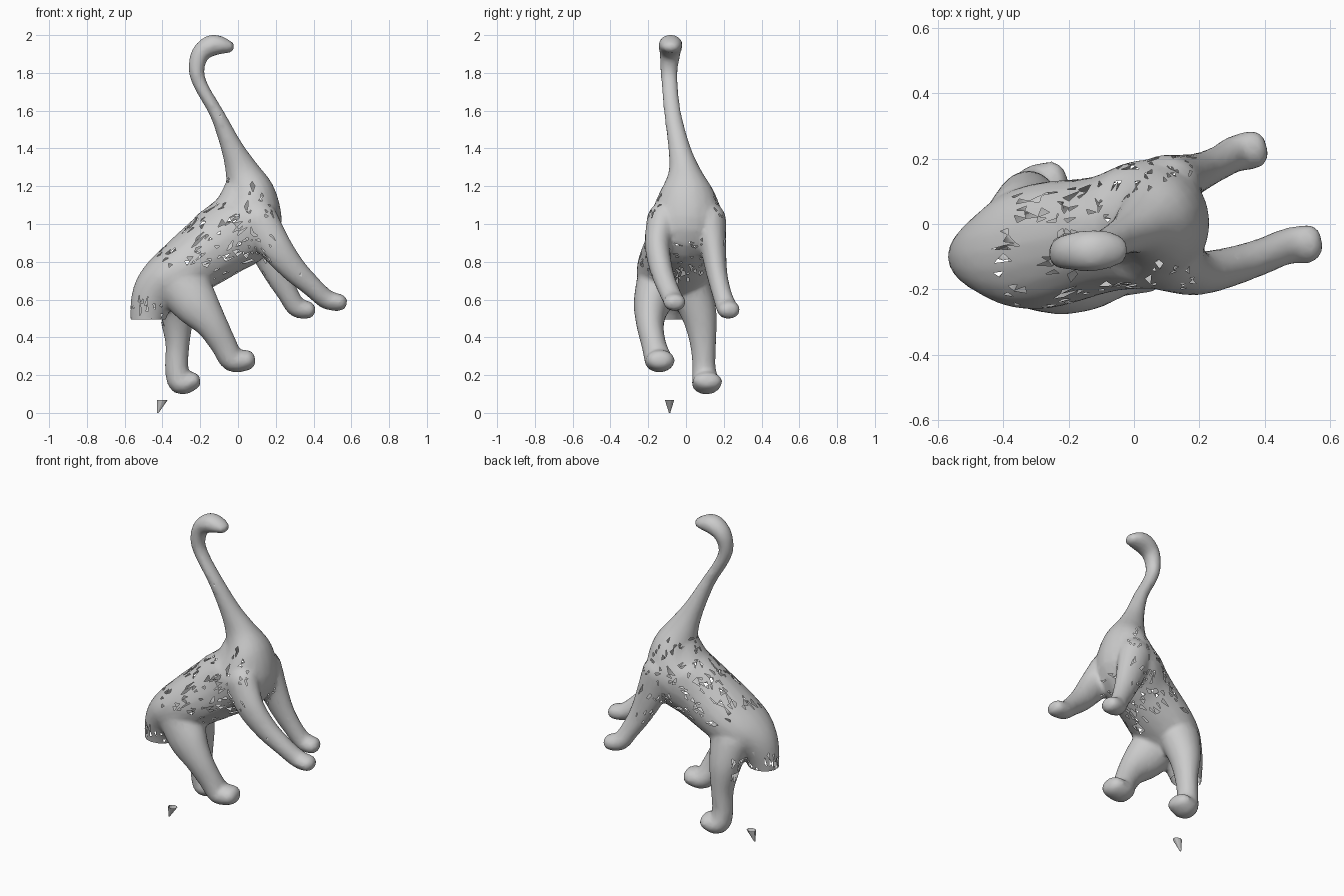
import bpy, bmesh, random
from math import cos, sin, pi
from mathutils import Vector

if "Cube" in bpy.data.objects:
    bpy.data.objects.remove(bpy.data.objects["Cube"])

random.seed(4)
SIDES = 20


def spline(pts, steps=4):
    """Catmull-Rom interpolation of (x, y, z, in-plane radius, y radius)."""
    p = [pts[0]] + pts + [pts[-1]]
    out = []
    for i in range(1, len(p) - 2):
        for s in range(steps):
            t = s / steps
            out.append([0.5 * (2 * b + (c - a) * t + (2 * a - 5 * b + 4 * c - d) * t * t
                               + (3 * b - a - 3 * c + d) * t ** 3)
                        for a, b, c, d in zip(p[i - 1], p[i], p[i + 1], p[i + 2])])
    return out + [list(pts[-1])]


def tube(bm, pts):
    """Closed limb lofted along a path, with rounded ends."""
    path = spline(pts)
    secs = []
    for i, q in enumerate(path):
        t = (Vector(path[min(i + 1, len(path) - 1)][:3])
             - Vector(path[max(i - 1, 0)][:3])).normalized()
        secs.append((Vector(q[:3]), t, q[3] + 0.004, q[4] + 0.004))

    def dome(sec, sign):
        c, t, a, b = sec
        return [(c + t * sign * a * k, t, a * s, b * s)
                for k, s in ((0.35, 0.92), (0.65, 0.72), (0.85, 0.4))]

    secs = dome(secs[0], -1)[::-1] + secs + dome(secs[-1], 1)
    rings = []
    for c, t, a, b in secs:
        side = (Vector((0, 1, 0)) - t * t.y).normalized()
        up = t.cross(side)
        rings.append([bm.verts.new(c + up * a * cos(2 * pi * k / SIDES)
                                   + side * b * sin(2 * pi * k / SIDES))
                      for k in range(SIDES)])
    for r, s in zip(rings, rings[1:]):
        for k in range(SIDES):
            j = (k + 1) % SIDES
            bm.faces.new((r[k], r[j], s[j], s[k]))
    bm.faces.new(rings[0][::-1])
    bm.faces.new(rings[-1])


bm = bmesh.new()
# tail root, torso, neck and head
tube(bm, [(-0.475, -0.10, 0.40, 0.07, 0.07), (-0.478, -0.10, 0.50, 0.09, 0.08),
          (-0.445, -0.095, 0.62, 0.115, 0.12), (-0.38, -0.085, 0.70, 0.135, 0.17),
          (-0.27, -0.065, 0.775, 0.16, 0.19), (-0.09, -0.03, 0.905, 0.185, 0.175),
          (0.04, 0.0, 1.00, 0.19, 0.195), (0.07, 0.003, 1.14, 0.135, 0.155),
          (0.025, -0.008, 1.27, 0.09, 0.085), (-0.03, -0.035, 1.40, 0.056, 0.055),
          (-0.11, -0.07, 1.58, 0.035, 0.042), (-0.19, -0.085, 1.72, 0.033, 0.04),
          (-0.22, -0.09, 1.81, 0.038, 0.042), (-0.20, -0.085, 1.90, 0.045, 0.052),
          (-0.14, -0.082, 1.945, 0.053, 0.06), (-0.085, -0.08, 1.945, 0.043, 0.056),
          (-0.05, -0.08, 1.938, 0.03, 0.044)])
# shoulder hump filling the neck base
tube(bm, [(-0.12, -0.02, 0.96, 0.13, 0.13), (-0.03, -0.01, 1.07, 0.10, 0.12),
          (0.02, -0.005, 1.18, 0.09, 0.09)])
# front legs, raised
tube(bm, [(0.11, -0.12, 1.02, 0.10, 0.085), (0.19, -0.15, 0.89, 0.085, 0.065),
          (0.29, -0.132, 0.765, 0.066, 0.057), (0.39, -0.10, 0.67, 0.052, 0.052),
          (0.47, -0.068, 0.60, 0.048, 0.052), (0.537, -0.06, 0.585, 0.042, 0.057)])
tube(bm, [(0.10, 0.125, 1.02, 0.10, 0.085), (0.15, 0.145, 0.87, 0.085, 0.065),
          (0.205, 0.163, 0.74, 0.066, 0.052), (0.265, 0.19, 0.63, 0.052, 0.048),
          (0.31, 0.215, 0.56, 0.05, 0.053), (0.367, 0.228, 0.545, 0.044, 0.057)])
# hind legs
tube(bm, [(-0.31, -0.13, 0.70, 0.14, 0.13), (-0.225, -0.18, 0.58, 0.12, 0.095),
          (-0.14, -0.19, 0.47, 0.082, 0.07), (-0.075, -0.17, 0.36, 0.066, 0.062),
          (-0.03, -0.145, 0.28, 0.06, 0.072), (0.043, -0.135, 0.279, 0.052, 0.073)])
tube(bm, [(-0.33, 0.02, 0.66, 0.12, 0.11), (-0.325, 0.07, 0.52, 0.09, 0.09),
          (-0.32, 0.09, 0.37, 0.061, 0.066), (-0.325, 0.095, 0.24, 0.058, 0.058),
          (-0.305, 0.105, 0.16, 0.06, 0.072), (-0.245, 0.115, 0.168, 0.047, 0.076)])
bmesh.ops.recalc_face_normals(bm, faces=bm.faces[:])
mesh = bpy.data.meshes.new("body")
bm.to_mesh(mesh)
bm.free()
body = bpy.data.objects.new("body", mesh)
bpy.context.collection.objects.link(body)

# fuse the limbs into one skin, soften the joints, reduce to triangles
rm = body.modifiers.new("fuse", 'REMESH')
rm.mode = 'VOXEL'
rm.voxel_size = 0.012
sm = body.modifiers.new("soften", 'SMOOTH')
sm.factor = 0.5
sm.iterations = 10
dc = body.modifiers.new("reduce", 'DECIMATE')
dc.ratio = 0.27
dg = bpy.context.evaluated_depsgraph_get()
skin = bpy.data.meshes.new_from_object(body.evaluated_get(dg))
body.modifiers.clear()
body.data = skin

bm = bmesh.new()
bm.from_mesh(skin)
bmesh.ops.triangulate(bm, faces=bm.faces[:])


def in_tail(c):
    return c.z < 0.56 and (c.x < -0.40 or (c.x < -0.37 and c.y < 0.0))


# tail root cut off level and left open
near = [f for f in bm.faces if in_tail(f.calc_center_median())]
geom = near + list({e for f in near for e in f.edges}) + list({v for f in near for v in f.verts})
bmesh.ops.bisect_plane(bm, geom=geom, plane_co=(0, 0, 0.495), plane_no=(0, 0, 1))
bmesh.ops.delete(bm, geom=[f for f in bm.faces if in_tail(f.calc_center_median())
                           and f.calc_center_median().z < 0.495], context='FACES')

# scattered triangular holes over the torso and the tail edge
holes = []
for f in bm.faces:
    c = f.calc_center_median()
    t = (c.x + 0.4) * 0.75 + (c.z - 0.7) * 0.66
    torso = 0.06 < t < 0.70 and c.z > 0.68 and c.x < 0.2 and c.z < 1.24
    thigh = t < 0.25 and c.z < 0.78 and abs(c.y + 0.06) > 0.12
    chance = 0.13 if torso and not thigh else 0.0
    if c.x > 0.08 or c.z > 1.12:
        chance *= 0.5
    if c.x < -0.4 and c.z < 0.6:
        chance = 0.1
    if random.random() < chance:
        holes.append(f)
bmesh.ops.delete(bm, geom=holes, context='FACES')
for f in bm.faces:
    f.smooth = True
bm.to_mesh(skin)
bm.free()

# loose tail tip on the ground
bm = bmesh.new()
bmesh.ops.create_cone(bm, segments=10, radius1=0.004, radius2=0.029, depth=0.068, cap_ends=False)
for v in bm.verts:
    v.co.y *= 0.85
    v.co += Vector((-0.40 if v.co.z > 0 else -0.424, -0.087, 0.034))
mesh = bpy.data.meshes.new("tail_tip")
bm.to_mesh(mesh)
bm.free()
tip = bpy.data.objects.new("tail_tip", mesh)
bpy.context.collection.objects.link(tip)
